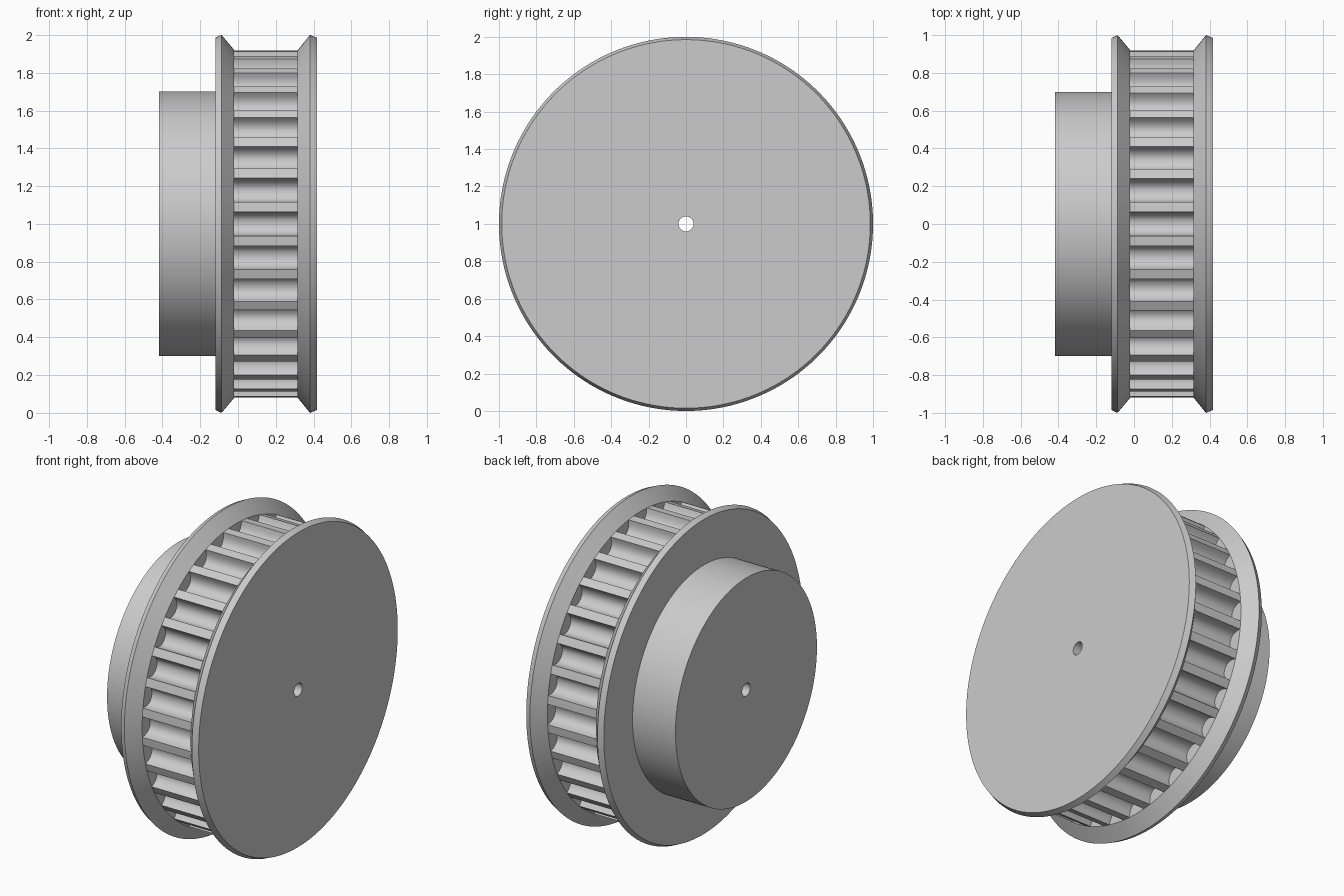
import bpy, bmesh
from math import pi, cos, sin, radians

if "Cube" in bpy.data.objects:
    bpy.data.objects.remove(bpy.data.objects["Cube"])

TEETH = 32
R_RIM = 0.92          # radius of the tooth lands
DEPTH = 0.079         # groove depth
HALF = radians(3.98)  # half the angular width of a groove
STEPS = 12            # facets across one groove

# Angles and radii of the toothed outline: rounded grooves between narrow lands
outline = []
for t in range(TEETH):
    mid = 2 * pi * t / TEETH
    for k in range(STEPS + 1):
        a = pi * k / STEPS
        c, s = -cos(a), max(sin(a), 0.0)
        across = abs(c) ** 0.85 * (1 if c > 0 else -1)
        outline.append((mid + HALF * across, R_RIM - DEPTH * s ** 0.85))
    outline.append((mid + pi / TEETH, R_RIM))

# Closed lathe profile along x; None means "follow the toothed outline"
profile = [
    (-0.02, None), (0.316, None),                                # toothed rim
    (0.316, R_RIM), (0.381, 1.0), (0.417, 0.985),                # right flange
    (0.417, 0.04), (-0.417, 0.04),                               # bore
    (-0.417, 0.70), (-0.12, 0.70),                               # hub
    (-0.12, 0.985), (-0.087, 1.0), (-0.02, R_RIM),               # left flange
]

bm = bmesh.new()
rings = []
for x, r in profile:
    ring = []
    for ang, tooth_r in outline:
        rad = tooth_r if r is None else r
        ring.append(bm.verts.new((x, rad * cos(ang), 1 + rad * sin(ang))))
    rings.append(ring)

n = len(outline)
for i, ring in enumerate(rings):
    nxt = rings[(i + 1) % len(rings)]
    for j in range(n):
        k = (j + 1) % n
        bm.faces.new((ring[j], ring[k], nxt[k], nxt[j]))

# Weld the lands to the flanges
bmesh.ops.remove_doubles(bm, verts=bm.verts, dist=0.00005)
bmesh.ops.recalc_face_normals(bm, faces=bm.faces)
mesh = bpy.data.meshes.new("toothed_belt_pulley")
bm.to_mesh(mesh)
bm.free()

pulley = bpy.data.objects.new("toothed_belt_pulley", mesh)
bpy.context.collection.objects.link(pulley)
bpy.context.view_layer.objects.active = pulley
pulley.select_set(True)
bpy.ops.object.shade_smooth_by_angle(angle=radians(22))
